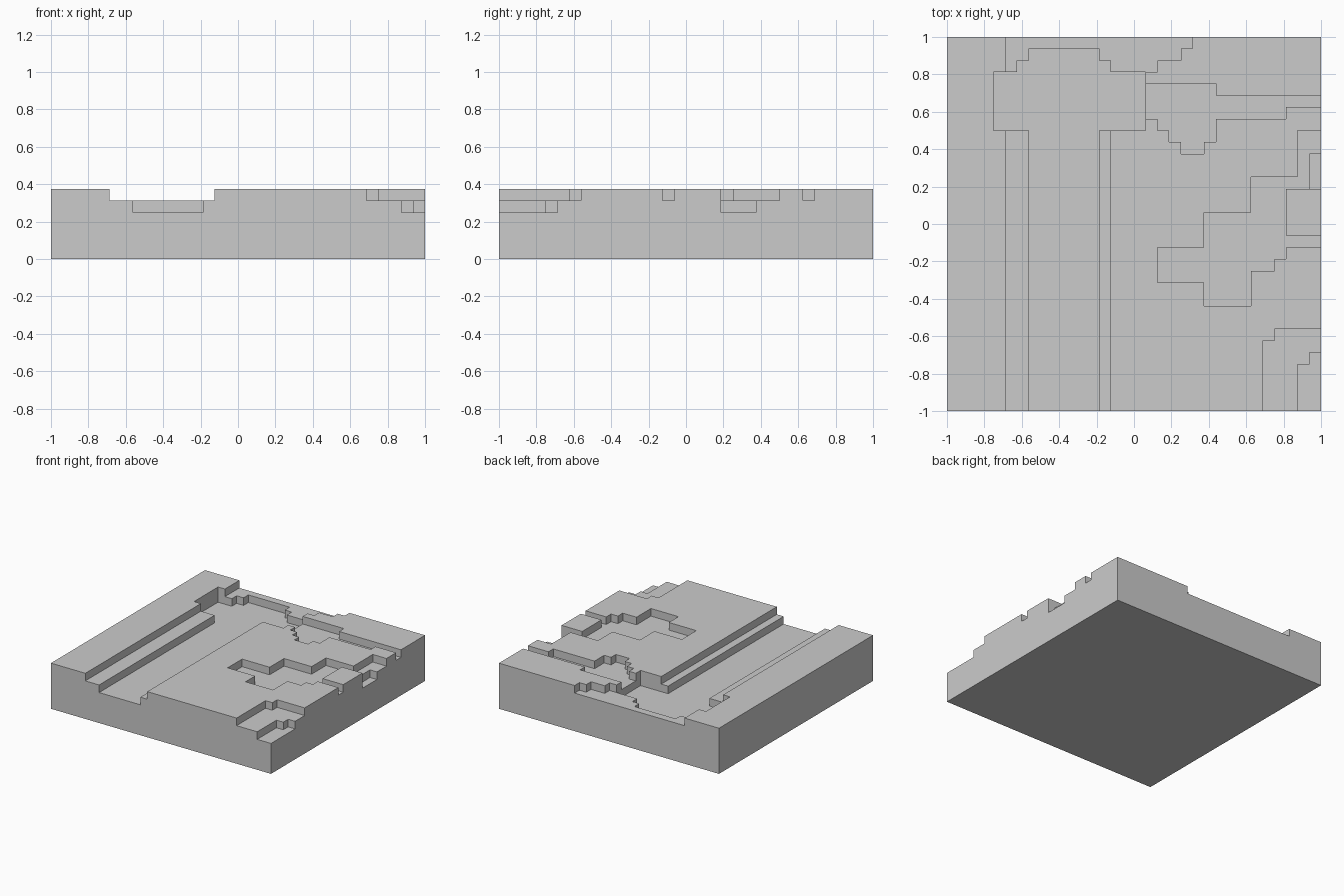
import bpy, bmesh

if "Cube" in bpy.data.objects:
    bpy.data.objects.remove(bpy.data.objects["Cube"])

U = 1 / 16      # one terrain cell
N = 16          # half width in cells
TOP = 6         # plateau height in cells

# (height, rectangles x0, x1, y0, y1), later entries override earlier ones
REGIONS = [
    # straight trench and back shelf
    (5, [(-11, -2, -16, 8), (-11, 2, 13, 16), (2, 4, 14, 16), (4, 5, 15, 16)]),
    # deep channel and pool
    (4, [(-9, -3, -16, 15), (-12, 1, 8, 13), (-10, -2, 13, 14)]),
    # side stream with bulge
    (5, [(1, 7, 9, 12), (7, 13, 9, 11), (13, 16, 10, 11),
         (2, 7, 8, 9), (3, 7, 7, 8), (4, 6, 6, 7)]),
    # stepped hollow on the right
    (5, [(14, 16, 4, 8), (10, 16, 1, 4), (6, 16, -2, 1), (2, 10, -5, -2),
         (6, 10, -7, -5), (10, 12, -4, -2), (12, 13, -3, -2)]),
    (4, [(15, 16, 3, 6)]),
    # raised island at the right edge
    (6, [(13, 16, -1, 3)]),
    # front right corner steps
    (5, [(11, 16, -16, -10), (12, 16, -10, -9)]),
    (4, [(14, 16, -16, -12), (15, 16, -12, -11)]),
]

height = {(x, y): TOP for x in range(-N, N) for y in range(-N, N)}
for level, rects in REGIONS:
    for x0, x1, y0, y1 in rects:
        for x in range(x0, x1):
            for y in range(y0, y1):
                height[x, y] = level

bm = bmesh.new()
verts = {}


def face(*points):
    for p in points:
        if p not in verts:
            verts[p] = bm.verts.new([c * U for c in p])
    bm.faces.new([verts[p] for p in points])


# tops, undersides and step walls of every cell
for (x, y), h in height.items():
    ring = [(x, y), (x + 1, y), (x + 1, y + 1), (x, y + 1)]
    face(*[(a, b, h) for a, b in ring])
    face(*[(a, b, 0) for a, b in reversed(ring)])
    for i, (dx, dy) in enumerate([(0, -1), (1, 0), (0, 1), (-1, 0)]):
        a, b = ring[i], ring[(i + 1) % 4]
        for z in range(height.get((x + dx, y + dy), 0), h):
            face((*a, z), (*b, z), (*b, z + 1), (*a, z + 1))

mesh = bpy.data.meshes.new("terrain_tile")
bm.to_mesh(mesh)
bm.free()
bpy.context.collection.objects.link(bpy.data.objects.new("terrain_tile", mesh))
